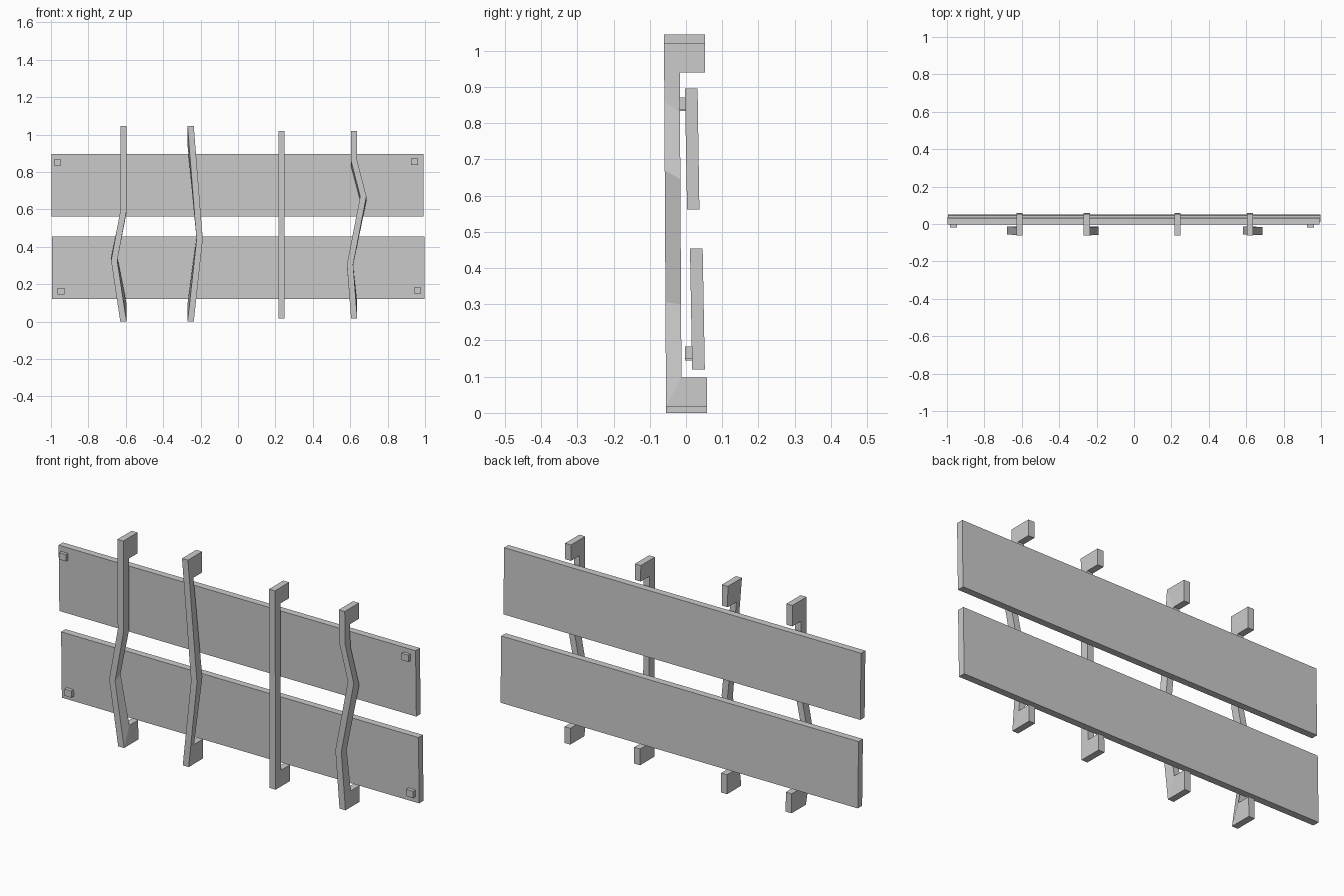
import bpy, bmesh

if "Cube" in bpy.data.objects:
    bpy.data.objects.remove(bpy.data.objects["Cube"])


def make_object(name, verts, faces):
    mesh = bpy.data.meshes.new(name)
    bm = bmesh.new()
    vs = [bm.verts.new(v) for v in verts]
    for f in faces:
        bm.faces.new([vs[i] for i in f])
    bmesh.ops.recalc_face_normals(bm, faces=bm.faces)
    bm.to_mesh(mesh)
    bm.free()
    obj = bpy.data.objects.new(name, mesh)
    bpy.context.collection.objects.link(obj)
    return obj


def slab(name, x0, x1, profile):
    """Extrude a four-point (y, z) profile along x."""
    verts = [(x, y, z) for x in (x0, x1) for y, z in profile]
    faces = [(0, 1, 2, 3), (4, 5, 6, 7)]
    faces += [(i, (i + 1) % 4, (i + 1) % 4 + 4, i + 4) for i in range(4)]
    return make_object(name, verts, faces)


def strap(name, x, z0, z1, kinks):
    """Bent bar with a hook block at each end.
    kinks: (front z, back z, sideways offset), from bottom to top."""
    hw = 0.0165
    lean = lambda z: -0.0055 * z
    front = [(z0, 0)] + [(f, dx) for f, b, dx in kinks] + [(z1, 0)]
    back = [(0.098, 0)] + [(b, dx) for f, b, dx in kinks] + [(0.94, 0)]
    pts = [(dx, -0.055 + lean(z), z) for z, dx in front]
    pts += [(dx, -0.012 + lean(z), z) for z, dx in back]
    # outer corners of the two hooks
    pts += [(0, 0.058 + lean(z), z) for z in (z0, 0.098, 0.94, z1)]
    n, m = len(front), len(pts)
    h = 2 * n
    verts = [(x + s * hw + p[0], p[1], p[2]) for s in (-1, 1) for p in pts]
    sides = [(i, i + 1, n + i + 1, n + i) for i in range(n - 1)]
    sides += [(0, n, h + 1, h), (n - 1, h + 3, h + 2, h - 1)]
    outline = list(range(n)) + [h + 3, h + 2]
    outline += list(range(h - 1, n - 1, -1)) + [h + 1, h]
    faces = sides + [tuple(i + m for i in f) for f in sides]
    for a, b in zip(outline, outline[1:] + outline[:1]):
        faces.append((a, b, b + m, a + m))
    return make_object(name, verts, faces)


# Two leaning planks
slab("upper_plank", -0.998, 0.992,
     [(0.003, 0.561), (0.037, 0.561), (0.032, 0.895), (-0.003, 0.895)])
slab("lower_plank", -0.994, 0.998,
     [(0.017, 0.12), (0.052, 0.12), (0.046, 0.454), (0.011, 0.454)])

# Square pegs at the outer corners of the planks
for name, x, z, y0, y1 in (
        ("upper_left_peg", -0.965, 0.850, -0.019, 0.003),
        ("upper_right_peg", 0.944, 0.854, -0.019, 0.003),
        ("lower_left_peg", -0.946, 0.162, -0.003, 0.018),
        ("lower_right_peg", 0.960, 0.166, -0.003, 0.018)):
    slab(name, x - 0.019, x + 0.019,
         [(y0, z - 0.017), (y1, z - 0.017), (y1, z + 0.017), (y0, z + 0.017)])

# Four bent straps hooked around the planks
strap("strap_1", -0.613, 0.0, 1.045, [(0.325, 0.345, -0.049), (0.59, 0.58, 0)])
strap("strap_2", -0.253, 0.0, 1.045, [(0.44, 0.45, 0.048)])
strap("strap_3", 0.232, 0.016, 1.02, [])
strap("strap_4", 0.621, 0.016, 1.02,
      [(0.305, 0.30, -0.022), (0.67, 0.645, 0.049), (0.86, 0.83, 0)])
